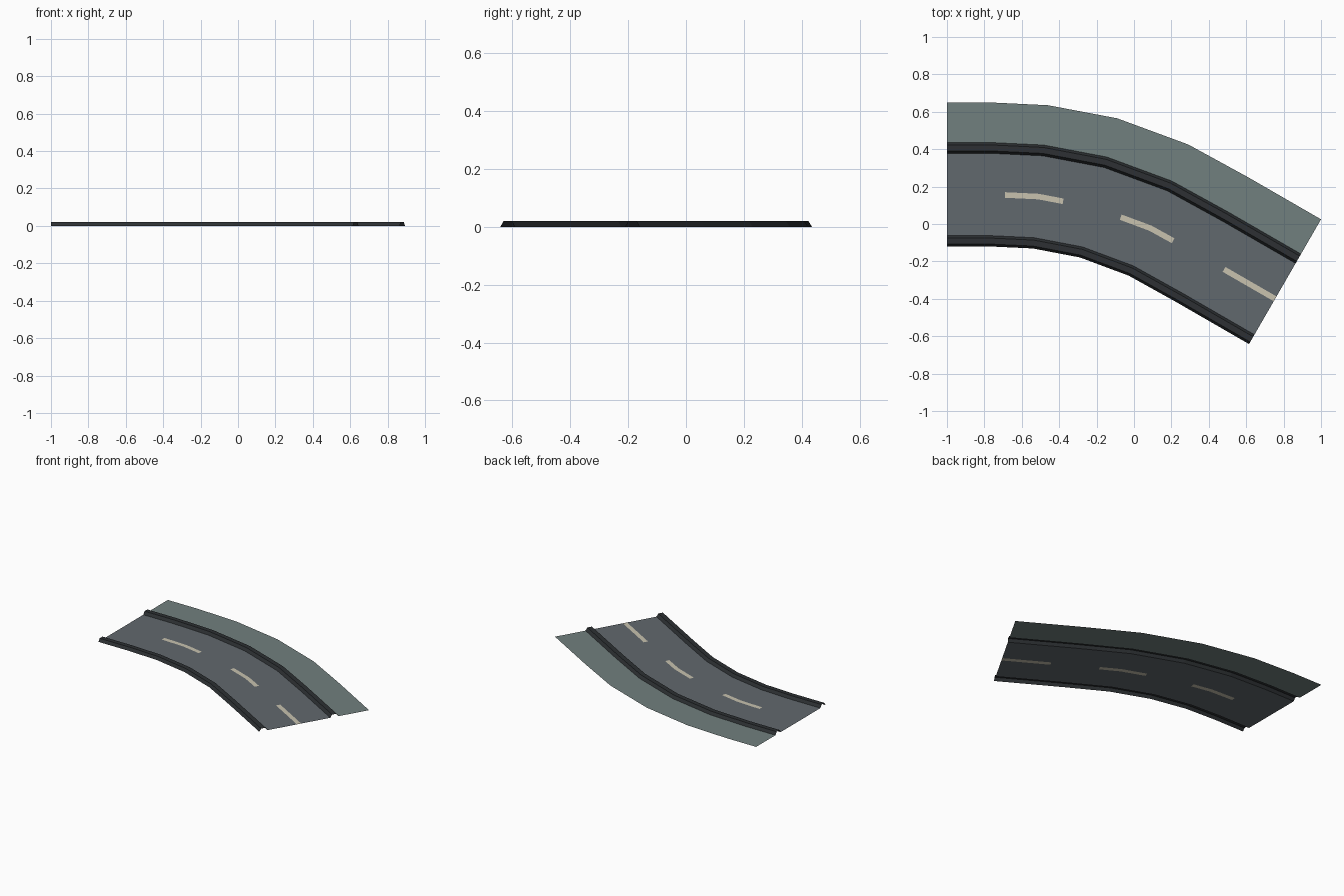
import bpy
from math import sin, cos, radians
from mathutils import Vector

if "Cube" in bpy.data.objects:
    bpy.data.objects.remove(bpy.data.objects["Cube"])

# Outer edge of the bend and the heading (degrees clockwise) at each station
STATIONS = [(-1.0, 0.65, 0), (-0.77, 0.65, 0), (-0.46, 0.635, 6),
            (-0.09, 0.565, 15), (0.29, 0.425, 24.4), (0.61, 0.25, 30), (1.0, 0.025, 30)]
LAST = len(STATIONS) - 1


def point(u, t, z):
    """Point at station u, distance t inward from the outer edge."""
    i = min(int(u), LAST - 1)
    ends = []
    for x, y, a in STATIONS[i:i + 2]:
        a = radians(a)
        ends.append(Vector((x - t * sin(a), y - t * cos(a), z)))
    return ends[0].lerp(ends[1], u - i)


def material(name, color):
    m = bpy.data.materials.new(name)
    m.diffuse_color = (*color, 1)
    m.use_nodes = True
    m.node_tree.nodes["Principled BSDF"].inputs["Base Color"].default_value = m.diffuse_color
    return m


def sweep(name, mat, patches):
    """Each patch is (profile of (t, z), list of stations), swept along the bend."""
    verts, faces = [], []
    for profile, us in patches:
        base, n = len(verts), len(profile)
        verts += [point(u, t, z) for u in us for t, z in profile]
        for j in range(len(us) - 1):
            for k in range(n - 1):
                a = base + j * n + k
                faces.append((a, a + 1, a + n + 1, a + n))
    mesh = bpy.data.meshes.new(name)
    mesh.from_pydata(verts, [], faces)
    mesh.materials.append(mat)
    obj = bpy.data.objects.new(name, mesh)
    bpy.context.collection.objects.link(obj)


def span(a, b):
    return [a] + [u for u in range(LAST + 1) if a < u < b] + [b]


whole = span(0, LAST)
asphalt = material("asphalt", (0.12, 0.14, 0.155))
paving = material("paving", (0.165, 0.215, 0.21))
kerb_dark = material("kerb_dark", (0.026, 0.03, 0.033))
paint = material("paint", (0.58, 0.54, 0.43))

# Sidewalk along the outside of the bend
sweep("sidewalk", paving, [([(0, 0), (0.214, 0)], whole)])

# Hollow bevelled kerbs on both sides of the road
for name, t in (("outer_kerb", 0.214), ("inner_kerb", 0.712)):
    sweep(name, kerb_dark,
          [([(t, 0), (t + 0.013, 0.02), (t + 0.045, 0.02), (t + 0.058, 0)], whole)])

# Road surface with the centre lane split into dashes and gaps
D0, D1 = 0.476, 0.506
dashes = [(1.31, 2.45), (3.48, 4.44), (5.3, LAST)]
gaps = [(0, 1.31), (2.45, 3.48), (4.44, 5.3)]
lane = [(D0, 0), (D1, 0)]
sweep("road", asphalt,
      [([(0.272, 0), (D0, 0)], whole), ([(D1, 0), (0.712, 0)], whole)]
      + [(lane, span(*g)) for g in gaps])
sweep("lane_dashes", paint, [(lane, span(*d)) for d in dashes])
